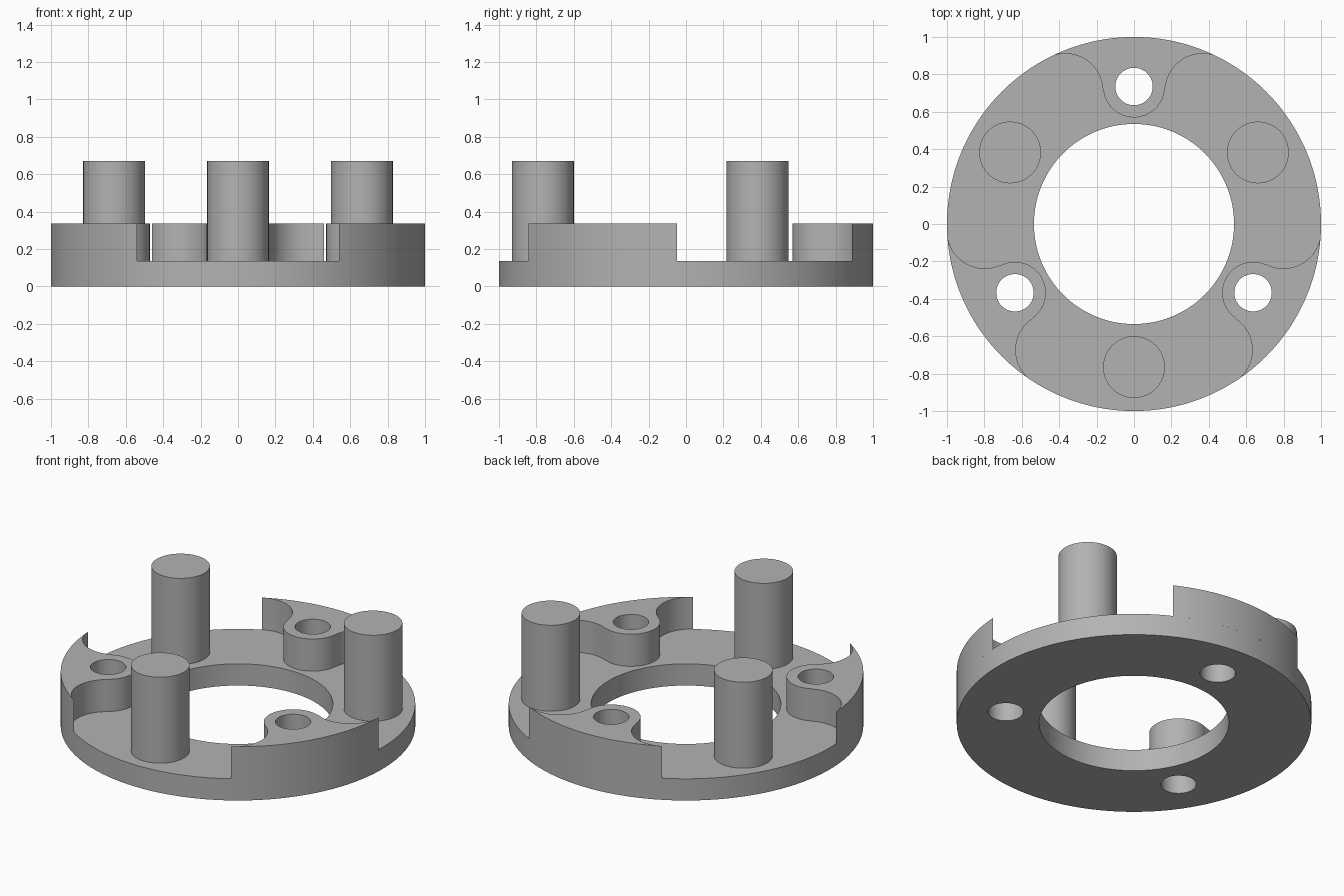
import bpy, bmesh
from math import radians, atan2, cos, sin, pi
from mathutils import Vector

if "Cube" in bpy.data.objects:
    bpy.data.objects.remove(bpy.data.objects["Cube"], do_unlink=True)

OUTER, BORE = 1.0, 0.535
BASE_TOP, LOBE_TOP, POST_TOP = 0.135, 0.335, 0.67
BOSS_DIST, BOSS_R, HOLE_R = 0.735, 0.165, 0.1
POST_DIST, POST_R = 0.765, 0.165
FILLET_R, FILLET_ANGLE = 0.2, radians(27.3)

grey = bpy.data.materials.new("plain grey")
grey.use_nodes = True
colour = (0.45, 0.45, 0.45, 1)
grey.diffuse_color = colour
grey.node_tree.nodes["Principled BSDF"].inputs["Base Color"].default_value = colour


def polar(dist, angle):
    return Vector((dist * cos(angle), dist * sin(angle)))


def arc(centre, radius, start, end, steps):
    return [centre + polar(radius, start + (end - start) * i / steps)
            for i in range(steps + 1)]


def circle(centre, radius, steps=64):
    return arc(centre, radius, 0, 2 * pi, steps)[:-1]


def plate(name, loops, bottom, top):
    """Fill the loops (outline plus holes) and raise them to a solid."""
    bm = bmesh.new()
    for loop in loops:
        verts = [bm.verts.new((p.x, p.y, bottom)) for p in loop]
        for a, b in zip(verts, verts[1:] + verts[:1]):
            bm.edges.new((a, b))
    bmesh.ops.triangle_fill(bm, edges=bm.edges[:], use_beauty=True)
    raised = bmesh.ops.extrude_face_region(bm, geom=bm.faces[:], use_keep_orig=True)
    moved = [g for g in raised["geom"] if isinstance(g, bmesh.types.BMVert)]
    bmesh.ops.translate(bm, verts=moved, vec=(0, 0, top - bottom))
    bmesh.ops.recalc_face_normals(bm, faces=bm.faces[:])
    mesh = bpy.data.meshes.new(name)
    bm.to_mesh(mesh)
    bm.free()
    mesh.materials.append(grey)
    obj = bpy.data.objects.new(name, mesh)
    bpy.context.collection.objects.link(obj)
    bpy.ops.object.select_all(action='DESELECT')
    obj.select_set(True)
    bpy.context.view_layer.objects.active = obj
    bpy.ops.object.shade_smooth_by_angle(angle=radians(30))


def lobe_outline(axis):
    """Boss blending through two concave fillets into the outer rim."""
    boss = polar(BOSS_DIST, axis)
    low, high = axis - FILLET_ANGLE, axis + FILLET_ANGLE
    low_c = polar(OUTER - FILLET_R, low)
    high_c = polar(OUTER - FILLET_R, high)

    def sweep(centre, target, start, sign):
        d = target - centre
        return start + sign * ((sign * (atan2(d.y, d.x) - start)) % (2 * pi))

    low_end = sweep(low_c, boss, low, 1)
    high_end = sweep(high_c, boss, high, -1)
    rim = arc(Vector((0, 0)), OUTER, low, high, 40)
    fillet_a = arc(high_c, FILLET_R, high, high_end, 32)
    start = high_end + pi
    nose = arc(boss, BOSS_R, start, sweep(boss, low_c, start, 1), 40)
    fillet_b = arc(low_c, FILLET_R, low_end, low, 32)
    return rim + fillet_a[1:] + nose[1:] + fillet_b[1:-1]


lobes = {"back": radians(90), "right": radians(210), "left": radians(330)}
posts = {"back_left": radians(30), "back_right": radians(150), "front": radians(270)}
origin = Vector((0, 0))
holes = [circle(polar(BOSS_DIST, a), HOLE_R) for a in lobes.values()]

# Base ring with its bore and three through holes
plate("base_ring", [circle(origin, OUTER, 192), circle(origin, BORE, 128)] + holes,
      0, BASE_TOP)

# Raised lobes around the holes
for (side, angle), hole in zip(lobes.items(), holes):
    plate(side + "_lobe", [lobe_outline(angle), hole], BASE_TOP, LOBE_TOP)

# Upright posts between the lobes
for side, angle in posts.items():
    plate(side + "_post", [circle(polar(POST_DIST, angle), POST_R)], BASE_TOP, POST_TOP)
